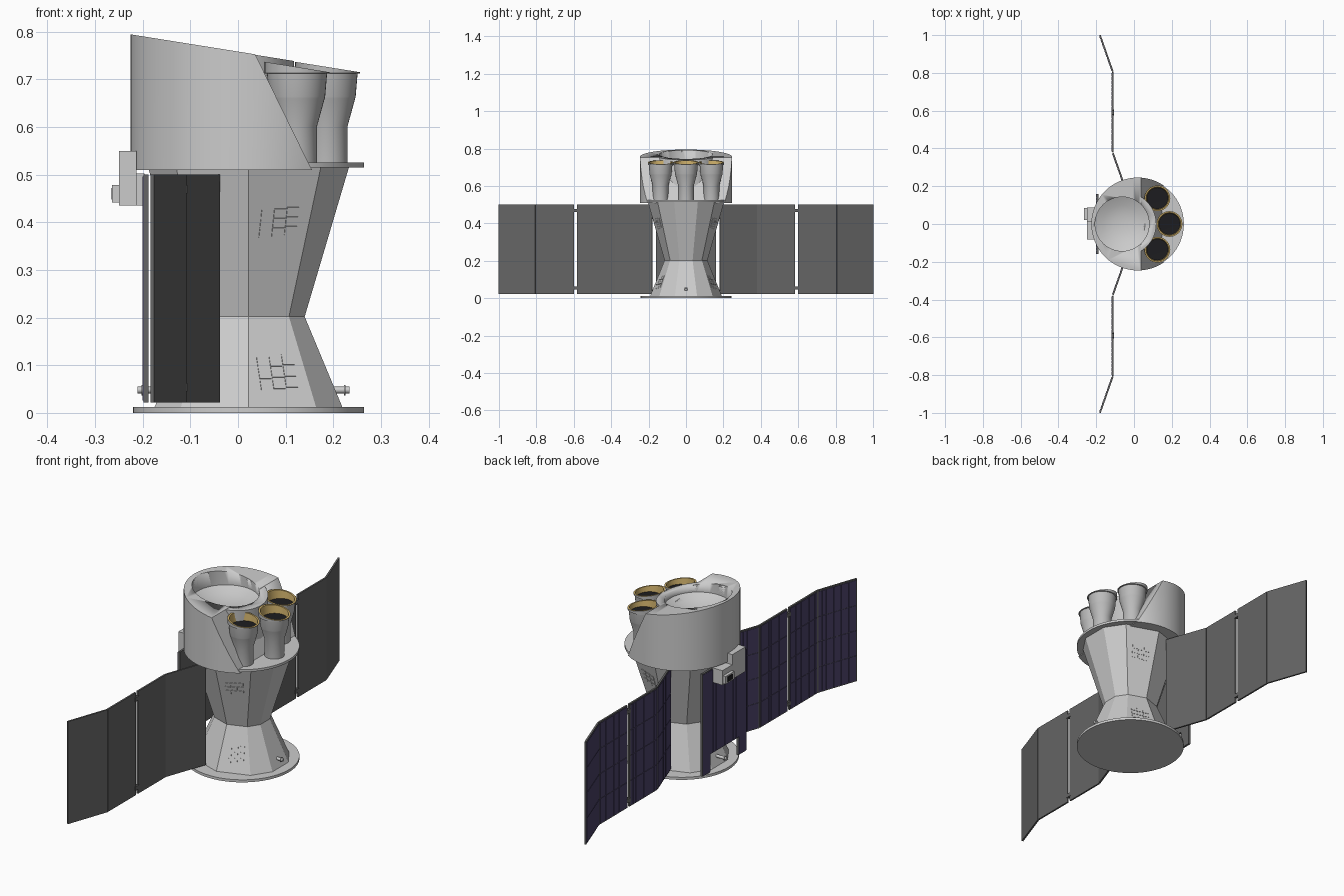
import bpy, bmesh, math
from mathutils import Vector, Matrix

if "Cube" in bpy.data.objects:
    bpy.data.objects.remove(bpy.data.objects["Cube"])

CX = 0.02  # axis of the hull


def material(name, rgb):
    m = bpy.data.materials.new(name)
    m.diffuse_color = (*rgb, 1)
    m.use_nodes = True
    m.node_tree.nodes["Principled BSDF"].inputs["Base Color"].default_value = m.diffuse_color
    return m


DARK = material("dark", (0.012, 0.012, 0.014))
PANEL = material("panel_grey", (0.13, 0.13, 0.13))
CELL = material("cell_purple", (0.07, 0.055, 0.14))
GOLD = material("gold", (0.6, 0.42, 0.14))


def finish(name, bm, mats=(), smooth=False):
    bmesh.ops.recalc_face_normals(bm, faces=bm.faces)
    me = bpy.data.meshes.new(name)
    bm.to_mesh(me)
    bm.free()
    ob = bpy.data.objects.new(name, me)
    bpy.context.collection.objects.link(ob)
    for m in mats:
        me.materials.append(m)
    if smooth:
        bpy.ops.object.select_all(action='DESELECT')
        ob.select_set(True)
        bpy.context.view_layer.objects.active = ob
        bpy.ops.object.shade_smooth_by_angle(angle=math.radians(30))
    return ob


def add_prism(bm, poly, z0, z1):
    lo = [bm.verts.new((x, y, z0)) for x, y in poly]
    hi = [bm.verts.new((x, y, z1)) for x, y in poly]
    bm.faces.new(lo[::-1])
    bm.faces.new(hi)
    n = len(poly)
    for i in range(n):
        bm.faces.new((lo[i], lo[(i + 1) % n], hi[(i + 1) % n], hi[i]))


def add_box(bm, x0, x1, y0, y1, z0, z1):
    add_prism(bm, [(x0, y0), (x1, y0), (x1, y1), (x0, y1)], z0, z1)


def lathe(profile, cx, cy, n=48):
    """Revolve (radius, z, material) points; zero radius ends close as fans."""
    bm = bmesh.new()
    rings = []
    for r, z, _ in profile:
        k = 1 if r == 0 else n
        rings.append([bm.verts.new((cx + r * math.cos(2 * math.pi * i / n),
                                    cy + r * math.sin(2 * math.pi * i / n), z)) for i in range(k)])
    for a, b, p in zip(rings, rings[1:], profile):
        for i in range(n):
            j = (i + 1) % n
            q = [a[i % len(a)], a[j % len(a)], b[j % len(b)], b[i % len(b)]]
            bm.faces.new(list(dict.fromkeys(q))).material_index = p[2]
    return bm


def disc(name, r, z0, z1, n=64):
    return finish(name, lathe([(0, z0, 0), (r, z0, 0), (r, z1, 0), (0, z1, 0)], CX + 0.002, 0, n), smooth=True)


# Base and deck plates
disc("base_plate", 0.242, 0, 0.012)
disc("deck_plate", 0.242, 0.515, 0.526)

# Faceted hourglass body
quarter = [(1, 0.3), (0.72, 0.72), (0, 0.97)]
ring = quarter + [(-x, y) for x, y in quarter[1::-1]]
ring += [(-x, -y) for x, y in ring[:-1] if (x, y) != (-1, 0.3)] + [(1, -0.3)]
ring = sorted(set(ring), key=lambda p: math.atan2(p[1], p[0]))
levels = [(0.198, 0.01), (0.118, 0.202), (0.211, 0.516)]
bm = bmesh.new()
loops = [[bm.verts.new((CX + 0.002 + x * s, y * s, z)) for x, y in ring] for s, z in levels]
for a, b in zip(loops, loops[1:]):
    for i in range(len(ring)):
        j = (i + 1) % len(ring)
        bm.faces.new((a[i], a[j], b[j], b[i]))
bm.faces.new(loops[0][::-1])
bm.faces.new(loops[-1])
finish("hourglass_body", bm)


# Thin access covers on the side facets
def facet_point(u, z, side):
    (s0, z0), (s1, z1) = levels[:2] if z < 0.2 else levels[1:]
    s = s0 + (s1 - s0) * (z - z0) / (z1 - z0)
    return Vector((CX + 0.002 + 0.72 * u * s, side * (0.97 - 0.25 * u) * s, z))


for side, sname in ((-1, "front"), (1, "rear")):
    for zc, h, u, part in ((0.085, 0.076, 0.5, "lower"), (0.4, 0.062, 0.5, "upper")):
        c = facet_point(u, zc, side)
        ex = (facet_point(u + 0.1, zc, side) - c).normalized()
        ez = (facet_point(u, zc + 0.02, side) - c).normalized()
        nz = ex.cross(ez).normalized()
        rot = Matrix((ex, nz, ez)).transposed().to_4x4()
        bm = bmesh.new()
        for i in range(3):
            for k in range(3):
                dx, dz = (i - 1) * 0.028 , (k - 1) * h / 3 + (i - 1) * 0.003
                bmesh.ops.create_cube(bm, size=1, matrix=Matrix.Translation(c) @ rot @
                                      Matrix.Translation((dx, 0, dz)) @ Matrix.Diagonal((0.026, 0.004, h / 3 - 0.002, 1)))
        finish(f"{part}_{sname}_access_covers", bm)


# Slanted shroud, telescope tube and the dish recess
def sliced_cylinder(name, r, cx, z0, drop, angled):
    bm = lathe([(0, z0, 0), (r, z0, 0), (r, 0.95, 0), (0, 0.95, 0)], cx, 0, 64)
    planes = [((-0.222, 0, 0.794 - drop), (0.16, 0, 1))]
    if angled:
        planes.append(((0.035, 0, 0.755), (0.245, 0, 0.12)))
    for co, no in planes:
        cut = bmesh.ops.bisect_plane(bm, geom=bm.verts[:] + bm.edges[:] + bm.faces[:],
                                     plane_co=co, plane_no=no, clear_outer=True)
        edges = [e for e in cut["geom_cut"] if isinstance(e, bmesh.types.BMEdge)]
        bmesh.ops.contextual_create(bm, geom=edges)
    bmesh.ops.remove_doubles(bm, verts=bm.verts, dist=1e-5)
    return finish(name, bm, smooth=True)


cutter = finish("recess_cutter", lathe([(0, 0.685, 0), (0.05, 0.688, 0), (0.1, 0.7, 0), (0.143, 0.72, 0),
                                        (0.143, 0.95, 0), (0, 0.95, 0)], -0.063, 0, 48), smooth=True)
for ob in (sliced_cylinder("shroud", 0.246, CX, 0.51, 0, True),
           sliced_cylinder("telescope_tube", 0.168, -0.05, 0.512, 0.001, False)):
    mod = ob.modifiers.new("recess", 'BOOLEAN')
    mod.operation, mod.object, mod.solver = 'DIFFERENCE', cutter, 'EXACT'
    bpy.context.view_layer.objects.active = ob
    bpy.ops.object.modifier_apply(modifier=mod.name)
bpy.data.objects.remove(cutter)

# Three flared horns with gold lips and dark mouths
horn = [(0.042, 0.52, 0), (0.042, 0.602, 0), (0.058, 0.66, 0), (0.059, 0.664, 0), (0.063, 0.712, 0),
        (0.068, 0.713, 0), (0.068, 0.726, 1), (0.06, 0.726, 1), (0.056, 0.695, 2), (0, 0.694, 2)]
for name, x, y in (("front_horn", 0.124, -0.136), ("middle_horn", 0.188, 0), ("rear_horn", 0.124, 0.136)):
    bm = lathe(horn, x, y, 40)
    for v in bm.verts:
        if v.co.z > 0.72:
            v.co.z -= (v.co.x - x) * 0.16
    finish(name, bm, (material("plain_grey", (0.5, 0.5, 0.5)), GOLD, DARK), smooth=True)


# Folded solar wings: slab segments with cells on the -x face
def add_slab(bm, p, q, t0, t1, z0, z1):
    d = (q - p).normalized()
    n = Vector((-abs(d.y), d.x * (1 if d.y > 0 else -1)))
    add_prism(bm, [tuple(v) for v in (p + n * t0, q + n * t0, q + n * t1, p + n * t1)], z0, z1)


segments = [((-0.042, 0.18), (-0.112, 0.378)), ((-0.112, 0.38), (-0.112, 0.582)),
            ((-0.112, 0.598), (-0.112, 0.805)), ((-0.112, 0.807), (-0.18, 1.0))]
for side, sname in ((-1, "front"), (1, "rear")):
    slabs, cells, hinges = bmesh.new(), bmesh.new(), bmesh.new()
    for a, b in segments:
        p, q = Vector((a[0], a[1] * side)), Vector((b[0], b[1] * side))
        add_slab(slabs, p, q, -0.004, 0.004, 0.022, 0.5)
        for i in range(10):
            for k in range(4):
                z = 0.027 + k * 0.1175
                add_slab(cells, p.lerp(q, 0.02 + i * 0.096), p.lerp(q, 0.108 + i * 0.096), 0.0035, 0.006, z, z + 0.115)
    for z in (0.045, 0.46):
        y0, y1 = sorted((0.575 * side, 0.605 * side))
        add_box(hinges, -0.119, -0.106, y0, y1, z, z + 0.018)
    finish(f"{sname}_wing_panels", slabs, (PANEL,))
    finish(f"{sname}_wing_cells", cells, (CELL,))
    finish(f"{sname}_wing_hinges", hinges, (PANEL,))

# Fixed back panel, notched at the bottom
bm, cells = bmesh.new(), bmesh.new()
for y0, y1, z0 in ((-0.16, -0.105, 0.022), (-0.105, 0.105, 0.105), (0.105, 0.16, 0.022)):
    add_box(bm, -0.198, -0.188, y0, y1, z0, 0.5)
    n = round((y1 - y0) / 0.02)
    w = (y1 - y0) / n
    for i in range(n):
        add_box(cells, -0.2, -0.1975, y0 + i * w + 0.001, y0 + (i + 1) * w - 0.001, z0 + 0.004, 0.496)
finish("back_panel", bm, (PANEL,))
finish("back_panel_cells", cells, (CELL,))

# Sensor boxes on the back
bm = bmesh.new()
add_box(bm, -0.25, -0.213, -0.083, 0.015, 0.435, 0.55)
add_box(bm, -0.25, -0.196, 0.015, 0.088, 0.435, 0.503)
add_box(bm, -0.264, -0.25, 0.02, 0.085, 0.442, 0.478)
finish("sensor_boxes", bm)
bm = bmesh.new()
add_box(bm, -0.266, -0.262, 0.035, 0.07, 0.448, 0.472)
finish("sensor_aperture", bm, (DARK,))

# Small thrusters on the front and back facets
for name, x0, x1 in (("right_thruster", 0.2, 0.234), ("left_thruster", -0.15, -0.211)):
    bm = bmesh.new()
    rot = Matrix.Rotation(math.pi / 2, 4, 'Y')
    bmesh.ops.create_cone(bm, cap_ends=True, segments=16, radius1=0.007, radius2=0.007, depth=abs(x1 - x0),
                          matrix=Matrix.Translation(((x0 + x1) / 2, 0, 0.048)) @ rot)
    bmesh.ops.create_cone(bm, cap_ends=True, segments=16, radius1=0.011, radius2=0.011, depth=0.003,
                          matrix=Matrix.Translation((x1 - math.copysign(0.01, x1), 0, 0.048)) @ rot)
    finish(name, bm, smooth=True)
